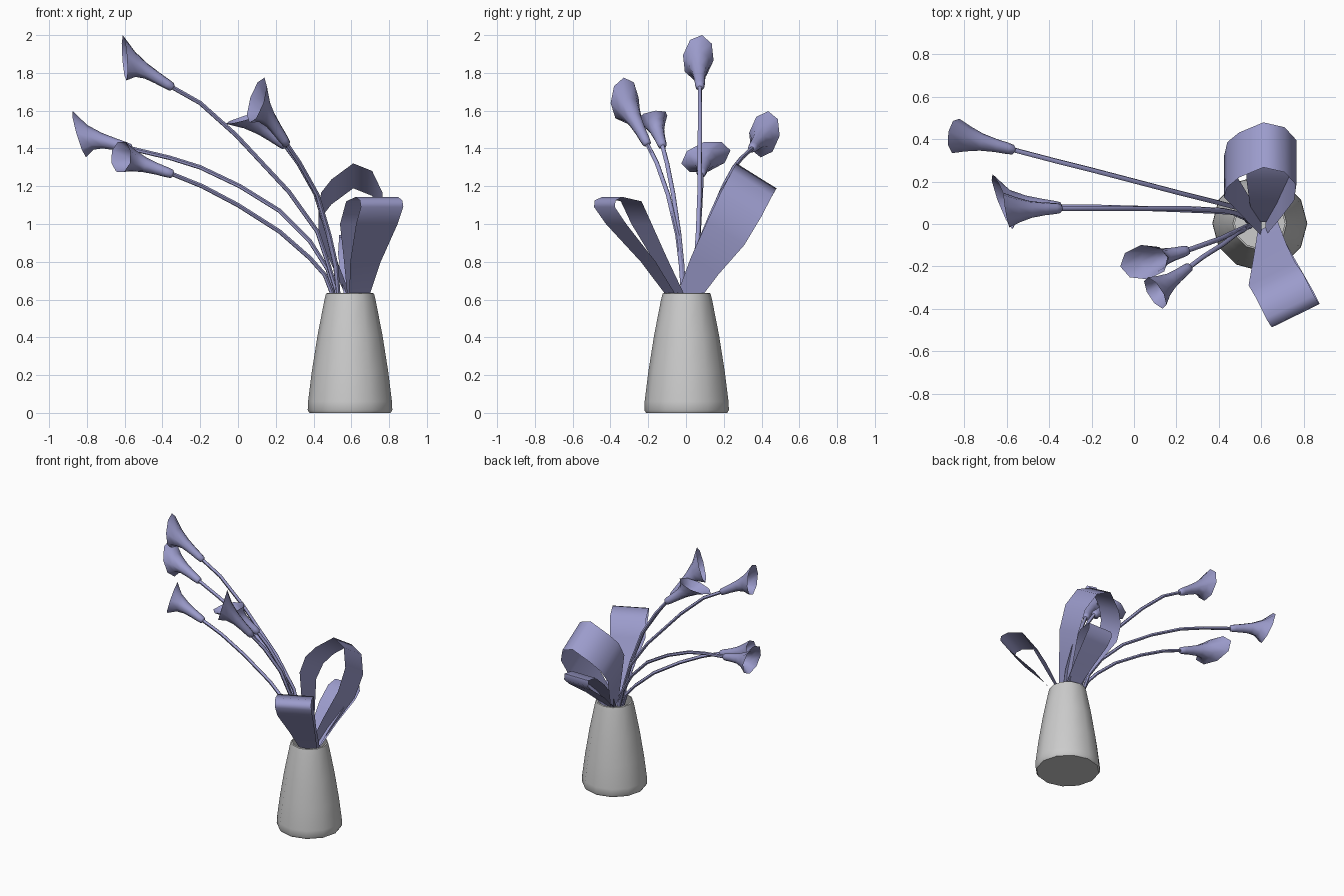
import bpy, math
from mathutils import Vector as V

if "Cube" in bpy.data.objects:
    bpy.data.objects.remove(bpy.data.objects["Cube"])

lilac = bpy.data.materials.new("lilac")
lilac.diffuse_color = (0.33, 0.33, 0.6, 1)
lilac.use_nodes = True
lilac.node_tree.nodes["Principled BSDF"].inputs["Base Color"].default_value = lilac.diffuse_color


def loft(name, rows, closed=True, cap_start=False, mat=lilac, angle=60):
    """Skin a list of equal-length point rows."""
    n = len(rows[0])
    verts = [p for row in rows for p in row]
    faces = []
    for i in range(len(rows) - 1):
        for j in range(n if closed else n - 1):
            k = (j + 1) % n
            faces.append((i * n + j, i * n + k, (i + 1) * n + k, (i + 1) * n + j))
    if cap_start:
        faces.append(tuple(reversed(range(n))))
    mesh = bpy.data.meshes.new(name)
    mesh.from_pydata(verts, [], faces)
    ob = bpy.data.objects.new(name, mesh)
    bpy.context.collection.objects.link(ob)
    if mat:
        mesh.materials.append(mat)
    bpy.ops.object.select_all(action='DESELECT')
    ob.select_set(True)
    bpy.context.view_layer.objects.active = ob
    bpy.ops.object.shade_smooth_by_angle(angle=math.radians(angle))
    return ob


def ring(c, a, b, n):
    return [c + a * math.cos(2 * math.pi * i / n) + b * math.sin(2 * math.pi * i / n)
            for i in range(n)]


def stem(name, pts, r=0.012):
    path = [V(p) for p in pts]
    rows = []
    for i, p in enumerate(path):
        d = (path[min(i + 1, len(path) - 1)] - path[max(i - 1, 0)]).normalized()
        a = d.cross(V((0.3, 1, 0.2))).normalized()
        rows.append(ring(p, a * r, d.cross(a) * r, 6))
    loft(name, rows, cap_start=True)


def flower(name, base, mouth, tip):
    """Trumpet bloom: thin tube flaring into a slanted, pointed mouth."""
    base, mouth, tip = V(base), V(mouth), V(tip)
    axis = mouth - base
    d = axis.normalized()
    u = tip - mouth
    along = u.dot(d)
    up = u - d * along
    reach = up.length
    up.normalize()
    side = d.cross(up)
    rows = []
    # position along axis, radius up, radius sideways, share of mouth slant
    for t, ru, rs, sh in ((-0.03, .012, .012, 0), (0, .023, .023, 0), (.1, .027, .027, 0),
                          (.3, .031, .031, .05), (.55, .039, .041, .2),
                          (.78, .058, .06, .5), (1, reach, .083, 1)):
        rows.append(ring(base + axis * t, up * ru + d * along * sh, side * rs, 8))
    loft(name, rows, cap_start=True)


def leaf(name, pts, width, half):
    """Ribbon that loops back to its own foot."""
    path = [V(p) for p in pts]
    w = V(width).normalized()
    rows = []
    for i, p in enumerate(path):
        s = math.sin(math.pi * i / (len(path) - 1))
        k = half * (0.42 + 0.58 * min(1, s * 1.5))
        rows.append([p - w * k, p + w * k])
    loft(name, rows, closed=False, angle=80)


# vase
vc = V((0.593, 0.003, 0))
loft("vase", [ring(vc + V((0, 0, z)), V((r, 0, 0)), V((0, r, 0)), 12)
              for r, z in ((.215, 0), (.224, .015), (.222, .06), (.202, .22),
                           (.172, .41), (.135, .6), (.127, .632), (.118, .635))],
     cap_start=True, mat=None, angle=50)

# stems and blooms
flowers = {
    "high": ([(.54, .01, .5), (.52, .035, .65), (.48, .052, .78), (.42, .064, .96), (.27, .072, 1.17),
              (-.01, .074, 1.47), (-.2, .074, 1.64), (-.35, .074, 1.725)],
             (-.60, .065, 1.88), (-.61, .085, 2.0)),
    "far_left": ([(.55, .04, .5), (.51, .07, .64), (.475, .08, .76), (.38, .105, .91), (.22, .145, 1.07),
                  (.01, .2, 1.2), (-.2, .255, 1.3), (-.36, .295, 1.35), (-.57, .35, 1.4)],
                 (-.84, .415, 1.475), (-.875, .435, 1.597)),
    "low_left": ([(.54, .02, .5), (.495, .04, .64), (.46, .055, .73), (.38, .06, .82), (.22, .067, .96),
                  (0, .075, 1.1), (-.19, .08, 1.2), (-.35, .08, 1.265)],
                 (-.62, .105, 1.355), (-.667, .235, 1.39)),
    "front_tall": ([(.55, -.01, .5), (.53, -.016, .64), (.52, -.026, .78), (.484, -.045, .94),
                    (.42, -.095, 1.155), (.325, -.155, 1.325), (.257, -.206, 1.425)],
                   (.10, -.325, 1.655), (.14, -.33, 1.775)),
    "front_short": ([(.55, -.01, .5), (.53, -.012, .64), (.515, -.02, .78), (.475, -.037, .95),
                     (.41, -.068, 1.16), (.32, -.1, 1.32), (.25, -.125, 1.415)],
                    (.05, -.18, 1.565), (-.065, -.2, 1.53)),
}
for name, (path, mouth, tip) in flowers.items():
    stem("stem_" + name, path)
    flower("bloom_" + name, path[-1], mouth, tip)

# looped leaves
leaf("leaf_front", [(.635, -.05, .58), (.675, -.2, .8), (.735, -.37, 1.0), (.763, -.432, 1.09),
                    (.758, -.428, 1.125), (.735, -.39, 1.143), (.685, -.29, 1.12), (.65, -.235, 1.0),
                    (.64, -.14, .82), (.63, -.01, .58)], (.9, .44, 0), .125)
leaf("leaf_back", [(.6, -.01, .58), (.51, .11, .8), (.425, .225, 1.0), (.44, .28, 1.1),
                   (.495, .325, 1.17), (.61, .373, 1.255), (.71, .35, 1.215), (.765, .29, 1.1),
                   (.755, .21, .95), (.69, .1, .78), (.62, -.01, .58)], (0, .85, -.53), .125)
leaf("leaf_small", [(.61, .02, .58), (.62, .2, .74), (.63, .35, .85), (.635, .4, .9),
                    (.635, .395, .942), (.635, .31, .93), (.63, .21, .84), (.62, .1, .72),
                    (.61, .01, .58)], (1, 0, 0), .1)
